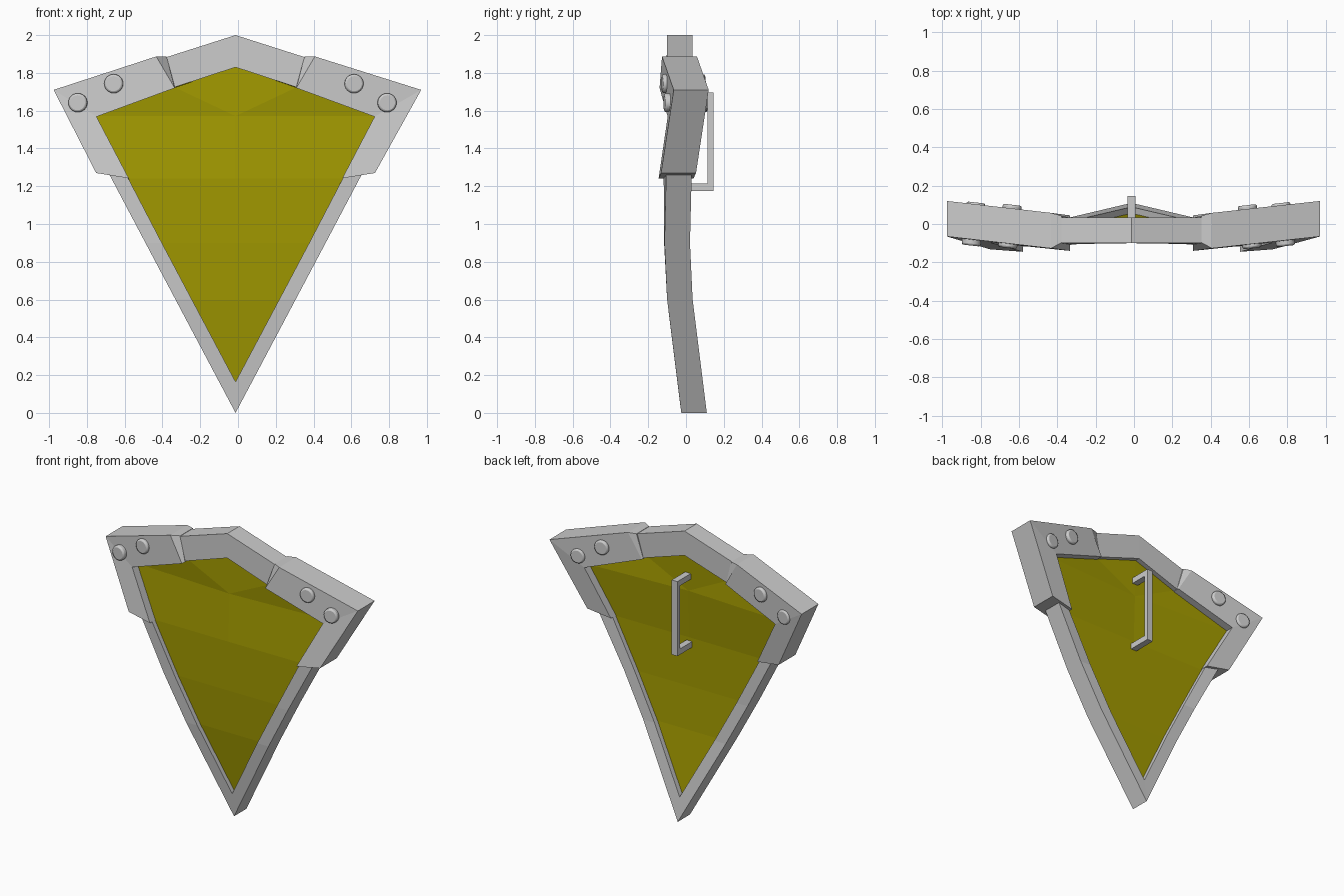
import bpy, bmesh, math
from mathutils import Matrix

if "Cube" in bpy.data.objects:
    bpy.data.objects.remove(bpy.data.objects["Cube"])

CX = -0.013  # the shield's mirror line


def make_mesh(name, verts, faces):
    me = bpy.data.meshes.new(name)
    bm = bmesh.new()
    vs = [bm.verts.new(v) for v in verts]
    for f in faces:
        bm.faces.new([vs[i] for i in f])
    bmesh.ops.recalc_face_normals(bm, faces=bm.faces)
    bm.to_mesh(me)
    bm.free()
    ob = bpy.data.objects.new(name, me)
    bpy.context.collection.objects.link(ob)
    return ob


def place(s, x, y, z):
    # mirrored placement; the far corners are pulled to equal reach
    return (s * x + CX + (0.01 if x > 0.9 else 0), y, z)


def section(s, outer, inner, thick):
    o, i = outer, inner
    return [place(s, o[0], o[1], o[2]), place(s, i[0], i[1], i[2]),
            place(s, i[0], i[1] + thick, i[2]), place(s, o[0], o[1] + thick, o[2])]


def loft(name, rows, closed):
    n = len(rows)
    faces = []
    for r in range(n if closed else n - 1):
        a, b = 4 * r, 4 * ((r + 1) % n)
        faces += [(a + k, a + (k + 1) % 4, b + (k + 1) % 4, b + k) for k in range(4)]
    if not closed:
        faces += [(0, 1, 2, 3), tuple(4 * (n - 1) + k for k in range(4))]
    return make_mesh(name, [v for row in rows for v in row], faces)


# Rim: outer and inner front points, from top point down to bottom point
rim = [((0, -0.10, 2.0), (0, -0.10, 1.83)),
       ((0.37, -0.10, 1.882), (0.32, -0.105, 1.725)),
       ((0.945, -0.04, 1.70), (0.74, -0.07, 1.57)),
       ((0.667, -0.105, 1.26), (0.567, -0.118, 1.24)),
       ((0.477, -0.114, 0.90), (0.39, -0.116, 0.90)),
       ((0.318, -0.10, 0.60), (0.231, -0.10, 0.60)),
       ((0, -0.025, 0.0), (0, -0.046, 0.165))]
rows = [section(1, o, i, 0.135) for o, i in rim]
rows += [section(-1, o, i, 0.135) for o, i in reversed(rim[1:-1])]
loft("shield_rim", rows, True)

# Panel: centre spine plus the inner edge of the rim on both sides
inset = 0.067
edge = [i for o, i in rim]
spine = [(0, -0.108, 1.57), (0, -0.12, 1.24), (0, -0.117, 0.90), (0, -0.10, 0.60)]
verts = [edge[0], edge[6]] + spine
faces = []
for s in (1, -1):
    b = len(verts)
    verts += [(s * p[0], p[1], p[2]) for p in edge[1:6]]
    half = [(0, 2, b), (b, 2, b + 1), (2, 3, b + 2, b + 1), (3, 4, b + 3, b + 2),
            (4, 5, b + 4, b + 3), (5, 1, b + 4)]
    faces += half
panel = make_mesh("shield_panel", [(x + CX, y + inset, z) for x, y, z in verts], faces)
sol = panel.modifiers.new("thickness", 'SOLIDIFY')
sol.thickness = 0.07
sol.offset = 0
mat = bpy.data.materials.new("yellow")
mat.diffuse_color = (0.36, 0.32, 0.0, 1)
mat.use_nodes = True
mat.node_tree.nodes["Principled BSDF"].inputs["Base Color"].default_value = mat.diffuse_color
panel.data.materials.append(mat)

# Corner brackets: thicker angled plates wrapping the rim's wide corners
bracket = [((0.42, -0.127, 1.887), (0.322, -0.14, 1.72)),
           ((0.973, -0.065, 1.71), (0.736, -0.097, 1.568)),
           ((0.738, -0.132, 1.27), (0.565, -0.145, 1.242))]
for s, side in ((1, "right"), (-1, "left")):
    start = section(s, (0.365, -0.097, 1.886), (0.32, -0.108, 1.72), 0.14)
    rows = [start] + [section(s, o, i, 0.185) for o, i in bracket]
    loft(side + "_corner_bracket", rows, False)

# Rivets running through the brackets
for n, (x, y, z) in enumerate([(-0.837, 0, 1.642), (-0.647, -0.012, 1.743),
                               (0.778, -0.003, 1.642), (0.603, -0.014, 1.743)]):
    me = bpy.data.meshes.new("rivet")
    bm = bmesh.new()
    bmesh.ops.create_cone(bm, cap_ends=True, segments=24, radius1=0.05, radius2=0.05,
                          depth=0.226, matrix=Matrix.Rotation(math.pi / 2, 4, 'X'))
    bm.to_mesh(me)
    bm.free()
    rivet = bpy.data.objects.new("rivet_%d" % (n + 1), me)
    bpy.context.collection.objects.link(rivet)
    rivet.location = (x, y, z)
    rivet.rotation_euler[2] = math.copysign(0.115, x)
    bev = rivet.modifiers.new("rim", 'BEVEL')
    bev.width = 0.01
    bev.segments = 2
    bpy.context.view_layer.objects.active = rivet
    rivet.select_set(True)
    bpy.ops.object.shade_smooth_by_angle(angle=math.radians(30))
    rivet.select_set(False)

# Handle: square bar bent into a bracket shape, on the back
path = [((-0.02, 1.695), (-0.02, 1.655)), ((0.145, 1.695), (0.115, 1.655)),
        ((0.145, 1.175), (0.115, 1.215)), ((-0.02, 1.175), (-0.02, 1.215))]
rows = [[(CX - 0.022, *o), (CX - 0.022, *i), (CX + 0.022, *i), (CX + 0.022, *o)]
        for o, i in path]
loft("handle", rows, False)
